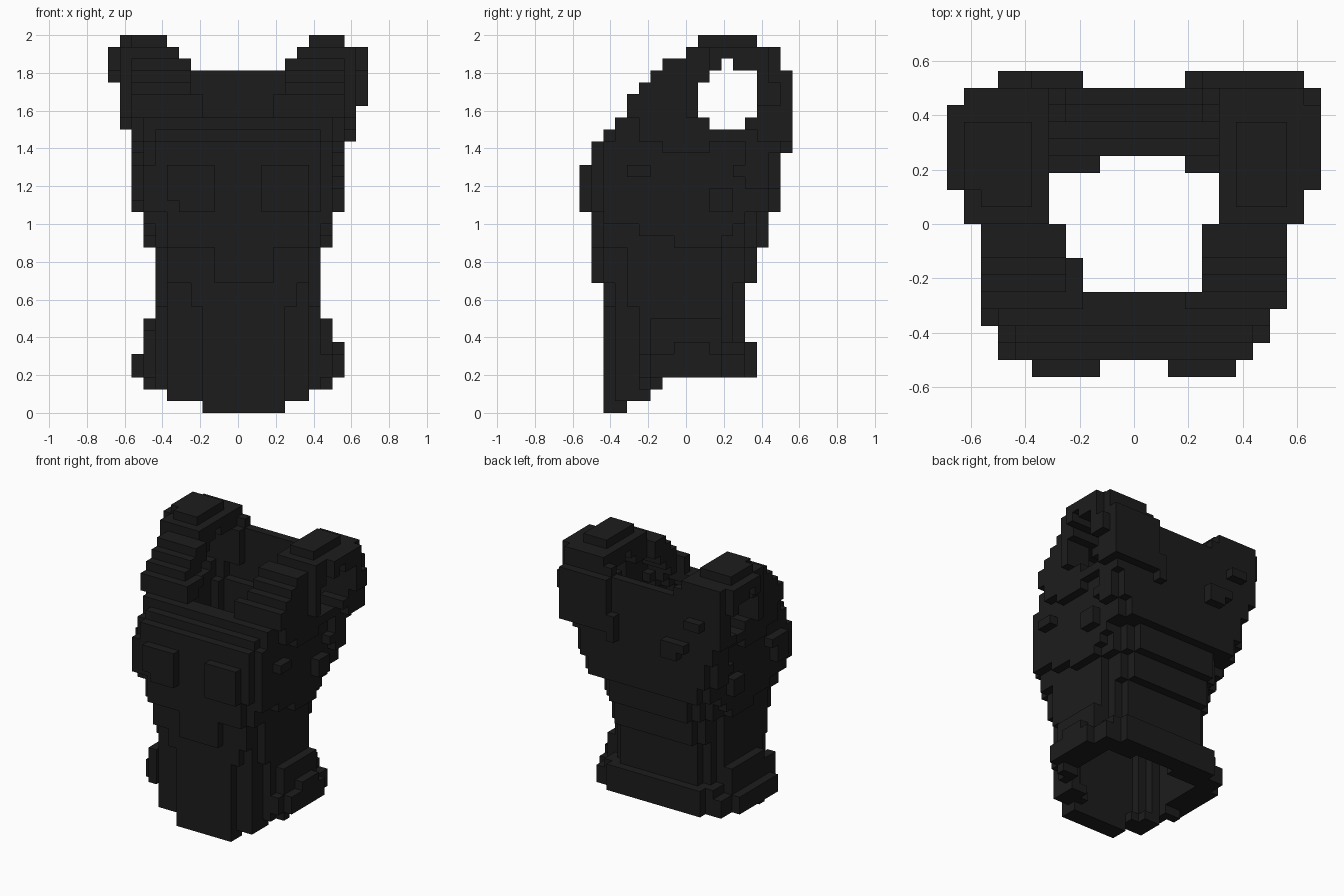
import bpy
import bmesh
from mathutils import Vector

cube = bpy.data.objects.get("Cube")
if cube:
    bpy.data.objects.remove(cube, do_unlink=True)

U = 0.0625  # edge of one block

fabric = bpy.data.materials.new("black_fabric")
fabric.use_nodes = True
fabric.diffuse_color = (0.012, 0.012, 0.012, 1)
fabric.node_tree.nodes["Principled BSDF"].inputs["Base Color"].default_value = (0.012, 0.012, 0.012, 1)


def box(x0, x1, y0, y1, z0, z1):
    return {(x, y, z) for x in range(x0, x1) for y in range(y0, y1) for z in range(z0, z1)}


def mirrored(cells):
    return cells | {(-1 - x, y, z) for x, y, z in cells}


def in_plan(x, y, x0, x1, y0, y1, front, back):
    """Stepped-corner rectangle: front/back list the side inset per row of depth."""
    if not y0 <= y < y1:
        return False
    df, db = y - y0, y1 - 1 - y
    inset = max(front[df] if df < len(front) else 0, back[db] if db < len(back) else 0)
    return x0 + inset < x + 0.5 <= x1 - inset


def ring(z0, z1, half, y0, y1, front, back, walls, y_end=99):
    """Hollow layer; walls = front, back and side thickness."""
    tf, tb, ts = walls
    return {(x, y, z) for x, y, z in box(-12, 12, y0, min(y1, y_end), z0, z1)
            if in_plan(x, y, -half, half, y0, y1, front, back)
            and not in_plan(x, y, ts - half, half - ts, y0 + tf, y1 - tb, (2, 1), (1,))}


WAIST = (3.5, 1, 1)
REAR = (1,)
ROUND = (2, 1)

# Lower vest: tapered front hem, flared back hem, narrow waist
waist = box(-3, 4, -7, -5, 0, 1)
waist |= ring(1, 2, 6, -7, 6, (2.5,), REAR, (2, 1, 1), -3)
waist |= ring(2, 3, 7, -7, 6, WAIST, REAR, (2, 1, 1), -2)
waist |= ring(3, 6, 7, -7, 6, WAIST, REAR, (2, 2, 1))
waist |= ring(6, 9, 7, -7, 5, WAIST, ROUND, (2, 1, 1))
waist |= ring(9, 11, 7, -7, 5, (2.5, 1), ROUND, (2, 1, 1))
waist |= ring(11, 14, 7, -7, 6, (1, 1), (2, 1, 1), (2, 2, 1))
waist |= box(-5, -2, 3, 4, 3, 11) | box(3, 5, 3, 4, 3, 11)       # thick inner rear corners

# Stomach panel under the chest
stomach_panel = box(-2, 3, -8, -7, 11, 14)

# Chest: widens upward, with a curved lower edge at the sides
chest = ring(14, 17, 7, -8, 7, (1, 0), ROUND, (2, 2, 1))
chest |= mirrored(box(7, 8, -1, 3, 14, 15) | box(7, 8, -4, 4, 15, 16) | box(7, 8, -7, 5, 16, 17))
chest |= ring(17, 19, 8, -8, 8, (1,), (1,), (2, 2, 1))
chest |= ring(19, 21, 8, -8, 8, (1,), (), (2, 2, 1)) | box(-8, -7, -8, -7, 17, 21)
chest |= ring(21, 23, 8, -8, 8, (1,), (), (2, 2, 1))
chest |= ring(23, 24, 8, -7, 8, (1,), (), (2, 1, 1))
chest |= ring(24, 25, 8, -6, 8, (), (), (2, 1, 1))
# flares outward below and behind the arm holes
chest |= mirrored(box(8, 9, -4, 5, 23, 25) | box(8, 9, -2, 2, 22, 23)
                  | box(8, 9, 5, 7, 19, 22) | box(8, 9, 5, 8, 22, 25) | box(9, 10, 5, 8, 24, 25))
chest |= box(-9, -8, -6, -4, 18, 21) | box(9, 10, 6, 8, 23, 24)

# Back panel reaching up between the shoulders
back_panel = box(-10, 10, 7, 8, 25, 29) | mirrored(box(4, 10, 6, 7, 25, 29))


# Shoulder straps: hollow arches, per layer the front edge, inner edge and outer edge
def side_limit(y):
    return 7 if y < -7 else 8 if y < -5 else 9 if y < 0 else 11 if 2 <= y < 7 else 10


def strap_hollow(x, y, z):
    """Space below the arch and inside its outer wall."""
    return x < 7 and -4 <= y < 6 and z < min(24 + (y + 5), 28)


shoulder_straps = set()
for z0, z1, front, inner, outer in ((25, 26, -5, 3, 10), (26, 27, -5, 3, 10), (27, 28, -4, 4, 10),
                                    (28, 29, -3, 4, 11), (29, 30, -2, 4, 11), (30, 31, 0, 5, 11)):
    shoulder_straps |= mirrored({(x, y, z) for x, y, z in box(inner, outer, front, 8, z0, z1)
                                 if x < side_limit(y) and not (x < 5 and 0 <= y < 7)
                                 and not strap_hollow(x, y, z)})
shoulder_straps -= box(3, 4, -4, 7, 25, 31)                       # neck opens wider on the left
shoulder_straps |= box(10, 11, 2, 8, 26, 28)                      # wider left shoulder
shoulder_straps |= mirrored(box(6, 9, 1, 6, 31, 32)) | box(-10, -9, 2, 6, 31, 32)

# Arm holes cut straight through both sides
arm_hole = (box(-12, 12, 2, 5, 24, 25) | box(-12, 12, 1, 6, 25, 28)
            | box(-12, 12, 2, 6, 28, 29) | box(-12, 12, 3, 4, 29, 30))
shoulder_straps -= arm_hole
chest -= arm_hole
back_panel -= arm_hole

# Chest plates
chest_plates = mirrored(box(2, 6, -9, -8, 17, 21)) - box(-6, -5, -9, -8, 17, 18)

# Hip pads, stepped outward
hip_pads = mirrored(box(7, 8, -3, -2, 2, 3) | box(7, 8, -4, 5, 3, 5) | box(7, 8, -3, 3, 5, 8)
                    | box(8, 9, -3, 3, 3, 5)) | box(8, 9, -1, 2, 5, 6)
hip_pads |= box(-8, -7, -5, -3, 3, 7) | box(-9, -8, -4, -3, 3, 5)

# Small side buckles and rear pads
side_buckles = mirrored(box(8, 9, -5, -3, 20, 21) | box(8, 9, 2, 4, 17, 19)
                        | box(8, 9, 4, 5, 20, 21))
rear_pads = box(4, 10, 8, 9, 23, 29) | box(3, 4, 8, 9, 22, 25)
rear_pads |= box(-5, -3, 8, 9, 22, 24) | box(-6, -5, 8, 9, 23, 24) | box(-8, -6, 8, 9, 26, 27)

parts = {"waist": waist, "stomach_panel": stomach_panel, "chest": chest,
         "back_panel": back_panel, "shoulder_straps": shoulder_straps,
         "chest_plates": chest_plates, "hip_pads": hip_pads,
         "side_buckles": side_buckles, "rear_pads": rear_pads}
solid = set().union(*parts.values())


def build(name, cells):
    """Mesh the exposed block faces of one part."""
    bm = bmesh.new()
    verts = {}

    def vert(p):
        if p not in verts:
            verts[p] = bm.verts.new(Vector(p) * U)
        return verts[p]

    for c in sorted(cells):
        for axis in range(3):
            for step in (0, 1):
                near = list(c)
                near[axis] += 2 * step - 1
                if tuple(near) in solid:
                    continue
                a, b = (axis + 1) % 3, (axis + 2) % 3
                quad = []
                for da, db in ((0, 0), (1, 0), (1, 1), (0, 1)):
                    p = list(c)
                    p[axis] += step
                    p[a] += da
                    p[b] += db
                    quad.append(vert(tuple(p)))
                bm.faces.new(quad if step else quad[::-1])
    mesh = bpy.data.meshes.new(name)
    bm.to_mesh(mesh)
    bm.free()
    mesh.materials.append(fabric)
    bpy.context.collection.objects.link(bpy.data.objects.new(name, mesh))


used = set()
for part, cells in parts.items():
    build(part, cells - used)
    used |= cells
